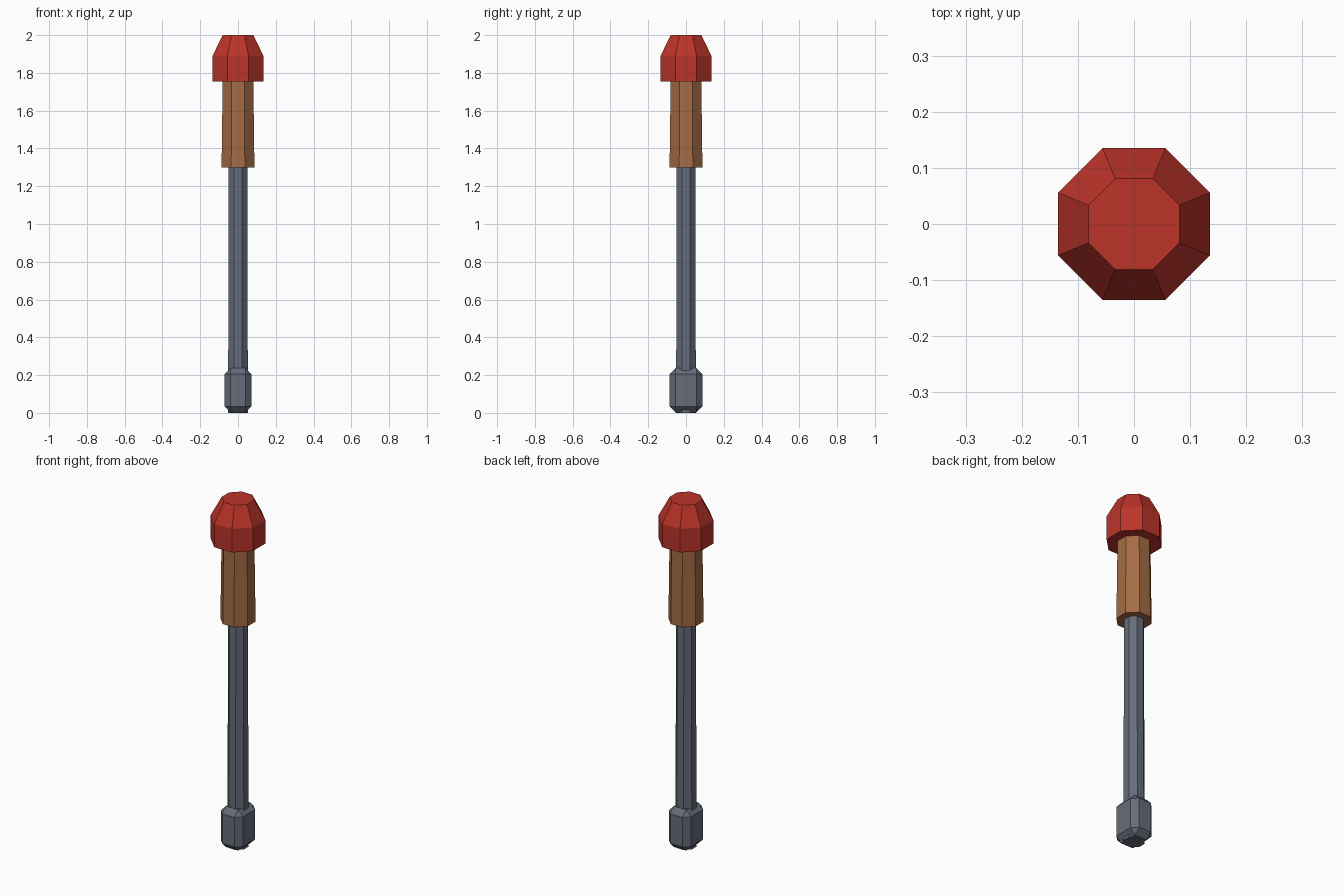
import bpy, bmesh, math

cube = bpy.data.objects.get("Cube")
if cube:
    bpy.data.objects.remove(cube, do_unlink=True)


def material(name, color):
    m = bpy.data.materials.new(name)
    m.use_nodes = True
    m.diffuse_color = (*color, 1)
    m.node_tree.nodes["Principled BSDF"].inputs["Base Color"].default_value = (*color, 1)
    return m


steel = material("blue grey steel", (0.133, 0.150, 0.195))
wood = material("brown wood", (0.37, 0.148, 0.058))
red = material("red", (0.50, 0.034, 0.023))


def add_object(name, bm, mat):
    bmesh.ops.recalc_face_normals(bm, faces=bm.faces[:])
    me = bpy.data.meshes.new(name)
    bm.to_mesh(me)
    bm.free()
    me.materials.append(mat)
    ob = bpy.data.objects.new(name, me)
    bpy.context.collection.objects.link(ob)
    return ob


def octagon_stack(name, profile, mat):
    """Closed eight-sided solid from (flat-to-centre distance, height) pairs."""
    bm = bmesh.new()
    rings = []
    for apothem, z in profile:
        r = apothem / math.cos(math.pi / 8)
        angles = [(i + 0.5) * math.pi / 4 for i in range(8)]
        rings.append([bm.verts.new((r * math.cos(a), r * math.sin(a), z)) for a in angles])
    for low, high in zip(rings, rings[1:]):
        for i in range(8):
            j = (i + 1) % 8
            bm.faces.new((low[i], low[j], high[j], high[i]))
    bm.faces.new(rings[0][::-1])
    bm.faces.new(rings[-1])
    return add_object(name, bm, mat)


# Shaft, wooden grip and red end cap
octagon_stack("shaft", [(0.0525, 0.0), (0.049, 1.32)], steel)
octagon_stack("grip", [(0.087, 1.30), (0.081, 1.77)], wood)
octagon_stack("end_cap", [(0.135, 1.755), (0.135, 1.89), (0.081, 2.0)], red)

# Chamfered block at the foot
bm = bmesh.new()
bmesh.ops.create_cube(bm, size=1)
for v in bm.verts:
    v.co.x *= 0.142
    v.co.y *= 0.174
    v.co.z = 0.12 + v.co.z * 0.235
bmesh.ops.bevel(bm, geom=bm.edges[:], offset=0.032, segments=1,
                affect='EDGES', offset_type='OFFSET')
add_object("foot_block", bm, steel)
